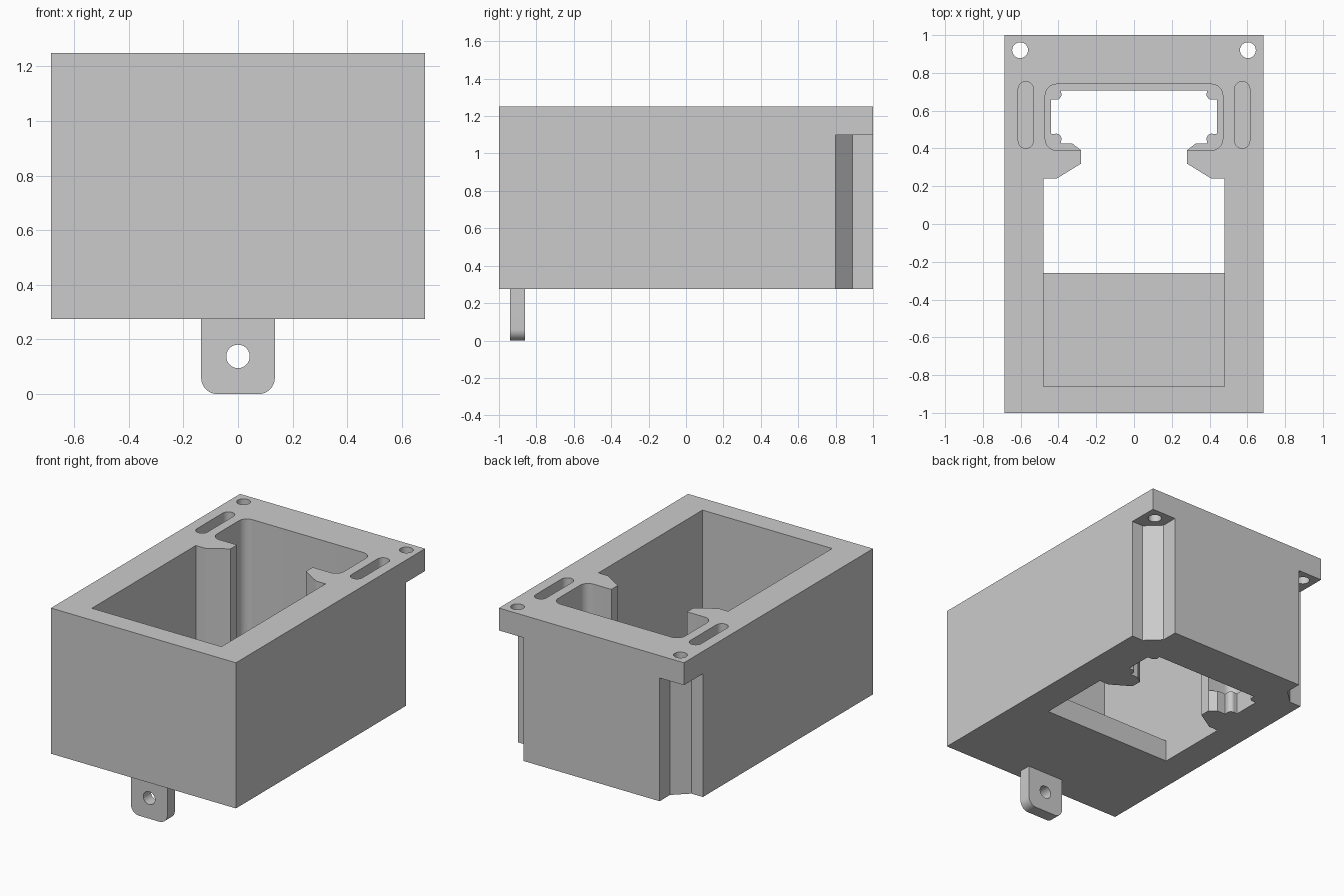
import bpy, bmesh
from math import cos, sin, radians

cube = bpy.data.objects.get("Cube")
if cube:
    bpy.data.objects.remove(cube, do_unlink=True)

grey = bpy.data.materials.new("light grey")
grey.use_nodes = True
grey.diffuse_color = (0.6, 0.6, 0.6, 1)
grey.node_tree.nodes["Principled BSDF"].inputs["Base Color"].default_value = (0.6, 0.6, 0.6, 1)

BASE, TOP, LIP, FLOOR = 0.275, 1.25, 1.1, 0.42
W = 0.685


def arc(cx, cy, r, start, end, n=10):
    angles = [radians(start + (end - start) * i / n) for i in range(n + 1)]
    return [(cx + r * cos(a), cy + r * sin(a)) for a in angles]


def flip(points):
    return [(-x, y) for x, y in reversed(points)]


def prism(name, points, low, high, axis="z"):
    """Extrude a closed outline along z or y."""
    place = (lambda p, t: (p[0], p[1], t)) if axis == "z" else (lambda p, t: (p[0], t, p[1]))
    bm = bmesh.new()
    a = [bm.verts.new(place(p, low)) for p in points]
    b = [bm.verts.new(place(p, high)) for p in points]
    bm.faces.new(a)
    bm.faces.new(b)
    for i in range(len(a)):
        j = (i + 1) % len(a)
        bm.faces.new((a[i], a[j], b[j], b[i]))
    bmesh.ops.recalc_face_normals(bm, faces=bm.faces)
    mesh = bpy.data.meshes.new(name)
    bm.to_mesh(mesh)
    bm.free()
    mesh.materials.append(grey)
    obj = bpy.data.objects.new(name, mesh)
    bpy.context.collection.objects.link(obj)
    return obj


def cut(target, cutter):
    cutter.hide_render = True
    mod = target.modifiers.new("cut", "BOOLEAN")
    mod.operation = "DIFFERENCE"
    mod.solver = "EXACT"
    mod.object = cutter
    bpy.context.view_layer.objects.active = target
    bpy.ops.object.modifier_apply(modifier=mod.name)
    bpy.data.objects.remove(cutter, do_unlink=True)


def circle(x, y, r):
    return arc(x, y, r, 0, 350, 35)


# Housing block
housing = prism("housing", [(-W, -1), (W, -1), (W, 1), (-W, 1)], BASE, TOP)

# Opening through the floor, with small round lobes at the rear corners
neck = [(0.48, 0.24), (0.41, 0.24), (0.28, 0.32), (0.28, 0.39)]
opening = ([(0.48, -0.26)] + neck + [(0.325, 0.425), (0.386, 0.425)]
           + arc(0.412, 0.45, 0.028, 200, 70) + [(0.44, 0.478), (0.44, 0.658)]
           + arc(0.412, 0.686, 0.028, -70, -200) + [(0.386, 0.708)])
cut(housing, prism("floor_opening", opening + flip(opening), BASE - 0.1, FLOOR + 0.2))

# Main pocket and rounded rear pocket, open at the top
pocket = ([(0.48, -0.86)] + neck + arc(0.41, 0.45, 0.06, -90, 0)
          + arc(0.41, 0.68, 0.06, 0, 90))
cut(housing, prism("pocket", pocket + flip(pocket), FLOOR, TOP + 0.1))

# Both sides: rear corner notch, screw hole in the lip, blind slot
notch = [(W + 0.1, 0.8), (0.6, 0.8), (0.505, 0.89), (0.505, 1.1), (W + 0.1, 1.1)]
slot = arc(0.573, 0.715, 0.04, 0, 180) + arc(0.573, 0.44, 0.04, 180, 360)
for side in (lambda p: p, flip):
    cut(housing, prism("notch", side(notch), BASE - 0.1, LIP))
    cut(housing, prism("screw_hole", side(circle(0.603, 0.92, 0.042)), LIP - 0.1, TOP + 0.1))
    cut(housing, prism("slot", side(slot), TOP - 0.15, TOP + 0.1))

# Hanging tab under the front edge
half = arc(0.075, 0.06, 0.06, -90, 0) + [(0.135, BASE)]
tab = prism("mounting_tab", half + flip(half), -0.94, -0.86, "y")
cut(tab, prism("tab_hole", circle(0, 0.138, 0.043), -1.1, -0.7, "y"))

# Smooth the round parts, keep edges crisp
bpy.ops.object.select_all(action="DESELECT")
for obj in (housing, tab):
    obj.select_set(True)
bpy.context.view_layer.objects.active = housing
bpy.ops.object.shade_smooth_by_angle(angle=radians(25))
